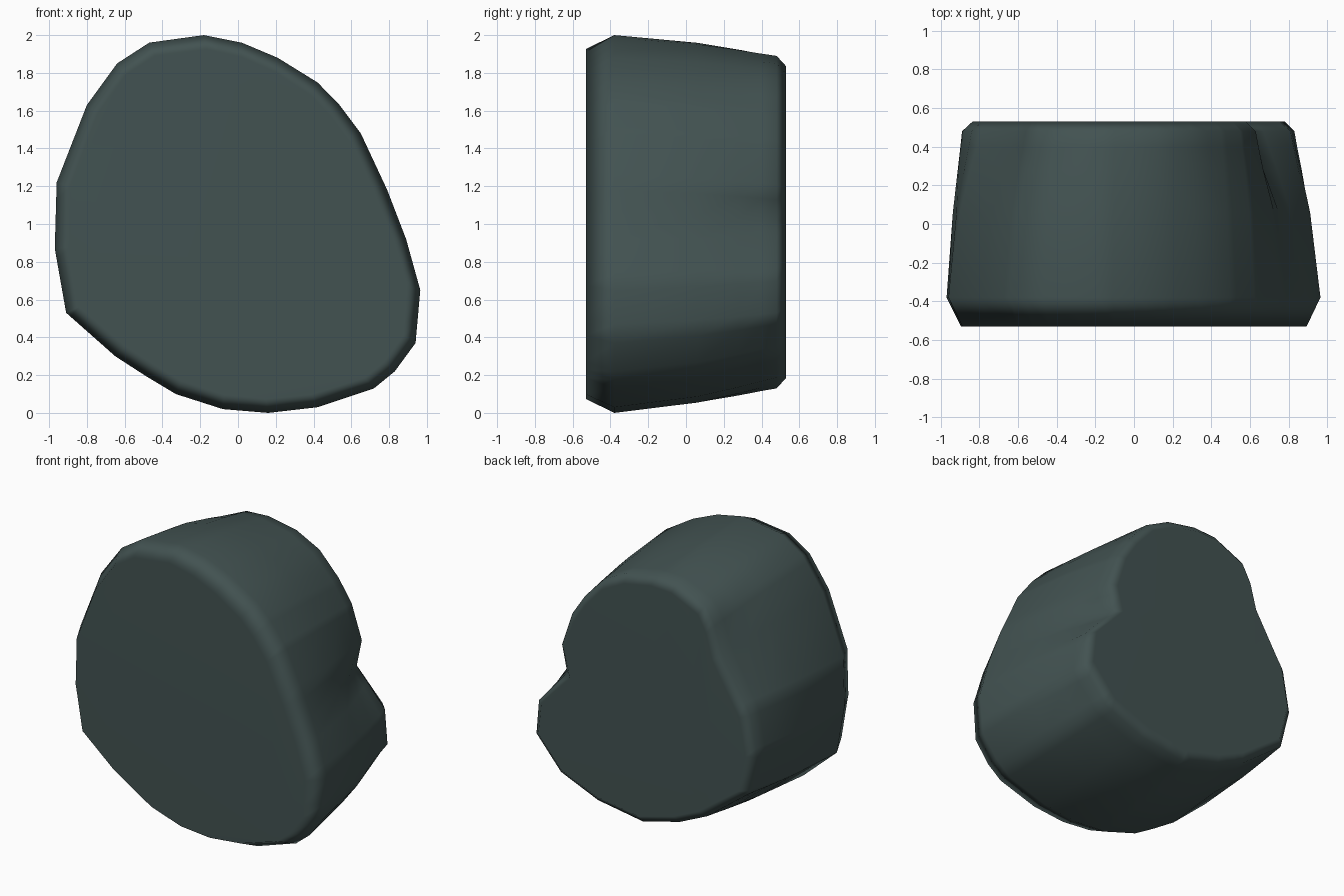
import bpy, bmesh, math
from mathutils import Vector

if "Cube" in bpy.data.objects:
    bpy.data.objects.remove(bpy.data.objects["Cube"])

CENTRE = Vector((0.0, 0.95))

# Outlines in x, z: widest front section and the notched back section
FRONT = [(-.18, 2), (.02, 1.96), (.21, 1.88), (.42, 1.75), (.53, 1.64), (.65, 1.48),
         (.79, 1.18), (.89, .92), (.965, .65), (.94, .37), (.83, .22), (.72, .13),
         (.42, .03), (.16, 0), (-.08, .02), (-.33, .10), (-.48, .19), (-.65, .30),
         (-.91, .53), (-.97, .87), (-.96, 1.22), (-.80, 1.63), (-.64, 1.85), (-.47, 1.96)]
BACK = [(-.10, 1.89), (.12, 1.85), (.30, 1.76), (.45, 1.60), (.55, 1.45), (.63, 1.21),
        (.59, 1.02), (.81, .77), (.83, .53), (.64, .31), (.37, .19), (0, .13), (-.28, .20),
        (-.50, .30), (-.82, .54), (-.89, .82), (-.84, 1.10), (-.62, 1.46), (-.56, 1.66),
        (-.49, 1.78), (-.27, 1.88)]


def angle(p):
    d = Vector(p) - CENTRE
    return math.atan2(d.y, d.x)


def radius(outline, a):
    """Distance from the centre to the outline in direction a."""
    d = Vector((math.cos(a), math.sin(a)))
    best = 0
    for i, p in enumerate(outline):
        p0 = Vector(p) - CENTRE
        e = Vector(outline[(i + 1) % len(outline)]) - CENTRE - p0
        den = d.cross(e)
        if abs(den) < 1e-9:
            continue
        t, u = p0.cross(e) / den, p0.cross(d) / den
        if t > 0 and -1e-6 <= u <= 1 + 1e-6:
            best = max(best, t)
    return best


# Shared directions so that both outlines keep their corners
angles = []
for a in sorted(angle(p) for p in FRONT + BACK):
    if not angles or a - angles[-1] > 0.025:
        angles.append(a)

# Sections: y, blend from front to back outline, inward offset
SECTIONS = [(-.53, 0, .075), (-.38, 0, 0), (.06, .36, 0), (.28, .68, 0),
            (.40, .88, 0), (.48, 1, 0), (.53, 1, .055)]

bm = bmesh.new()
rings = []
for y, blend, inset in SECTIONS:
    ring = []
    for a in angles:
        r = radius(FRONT, a) * (1 - blend) + radius(BACK, a) * blend - inset
        ring.append(bm.verts.new((CENTRE.x + r * math.cos(a), y, CENTRE.y + r * math.sin(a))))
    rings.append(ring)
n = len(angles)
for r0, r1 in zip(rings, rings[1:]):
    for i in range(n):
        j = (i + 1) % n
        bm.faces.new((r0[i], r0[j], r1[j], r1[i]))
# Flat front and back caps
bm.faces.new(rings[0])
bm.faces.new(rings[-1])
bmesh.ops.recalc_face_normals(bm, faces=bm.faces)
for f in bm.faces:
    f.smooth = True

mesh = bpy.data.meshes.new("rock")
bm.to_mesh(mesh)
bm.free()
rock = bpy.data.objects.new("rock", mesh)
bpy.context.collection.objects.link(rock)

# Area-weighted normals keep the caps flat and the rim soft
rock.modifiers.new("soft_rim", 'WEIGHTED_NORMAL')

mat = bpy.data.materials.new("dark_stone")
mat.diffuse_color = (0.055, 0.085, 0.083, 1)
mat.use_nodes = True
mat.node_tree.nodes["Principled BSDF"].inputs["Base Color"].default_value = mat.diffuse_color
mesh.materials.append(mat)
